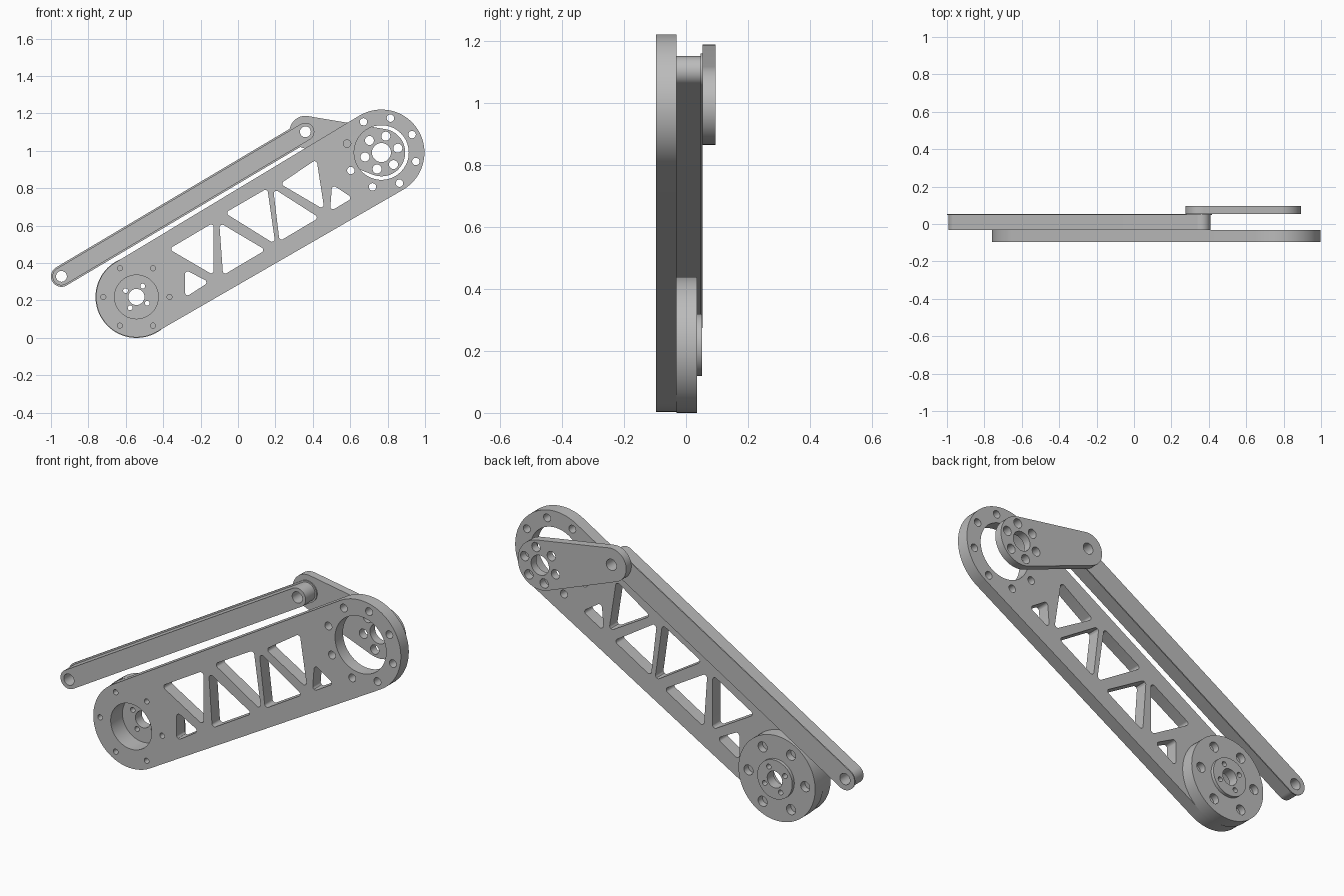
import bpy
from math import acos, atan2, cos, hypot, pi, radians, sin
from mathutils import Vector

cube = bpy.data.objects.get("Cube")
if cube:
    bpy.data.objects.remove(cube, do_unlink=True)

grey = bpy.data.materials.new("machined grey")
grey.use_nodes = True
grey.diffuse_color = (0.5, 0.5, 0.5, 1)
grey.node_tree.nodes["Principled BSDF"].inputs["Base Color"].default_value = (0.5, 0.5, 0.5, 1)


def arc(c, r, start, end, n):
    return [(c[0] + r * cos(start + (end - start) * i / n),
             c[1] + r * sin(start + (end - start) * i / n)) for i in range(n + 1)]


def circle(c, r, n=32):
    return arc(c, r, 0, 2 * pi, n)[:-1]


def ring_of_holes(c, spread, r, count, first=0):
    """Circles evenly spaced on a bolt circle."""
    angles = [radians(first) + 2 * pi * i / count for i in range(count)]
    return [circle((c[0] + spread * cos(a), c[1] + spread * sin(a)), r, 20) for a in angles]


def capsule(p, q, rp, rq):
    """Two circles joined by their outer tangents."""
    dx, dz = q[0] - p[0], q[1] - p[1]
    a, b = atan2(dz, dx), acos((rp - rq) / hypot(dx, dz))
    return arc(q, rq, a - b, a + b, 32) + arc(p, rp, a + b, a + 2 * pi - b, 32)


def rounded(points, r):
    """Polygon with filleted corners."""
    out = []
    for i, p in enumerate(points):
        p = Vector(p)
        u = (Vector(points[i - 1]) - p).normalized()
        v = (Vector(points[(i + 1) % len(points)]) - p).normalized()
        half = u.angle(v) / 2
        centre = p + (u + v).normalized() * r / sin(half)
        s, e = [p + w * r / (sin(half) / cos(half)) - centre for w in (u, v)]
        out += [tuple(centre + s.lerp(e, t / 6).normalized() * r) for t in range(7)]
    return out


def plate(name, y0, y1, outline, holes=()):
    """Extrude an x-z outline with holes from y0 to y1."""
    curve = bpy.data.curves.new(name, "CURVE")
    curve.dimensions = "2D"
    curve.fill_mode = "BOTH"
    curve.extrude = (y1 - y0) / 2
    for loop in [outline, *holes]:
        spline = curve.splines.new("POLY")
        spline.points.add(len(loop) - 1)
        for point, (x, z) in zip(spline.points, loop):
            point.co = (x, z, 0, 1)
        spline.use_cyclic_u = True
    obj = bpy.data.objects.new(name, curve)
    bpy.context.collection.objects.link(obj)
    obj.rotation_euler.x = pi / 2
    obj.location.y = (y0 + y1) / 2
    bpy.ops.object.select_all(action="DESELECT")
    obj.select_set(True)
    bpy.context.view_layer.objects.active = obj
    bpy.ops.object.convert(target="MESH")
    obj = bpy.context.object
    bpy.ops.object.mode_set(mode="EDIT")
    bpy.ops.mesh.select_all(action="SELECT")
    bpy.ops.mesh.remove_doubles(threshold=0.0001)
    bpy.ops.mesh.normals_make_consistent(inside=False)
    bpy.ops.object.mode_set(mode="OBJECT")
    bpy.ops.object.transform_apply(location=True, rotation=True, scale=True)
    obj.data.materials.clear()
    obj.data.materials.append(grey)
    bpy.ops.object.shade_smooth_by_angle(angle=radians(30))
    return obj


# Pivot centres in x-z
motor, joint = (-0.543, 0.219), (0.767, 0.991)
rod_low, rod_high = (-0.944, 0.329), (0.36, 1.102)

# Arm plate with truss windows
windows = [
    [(-0.283, 0.365), (-0.155, 0.298), (-0.283, 0.216)],
    [(-0.37, 0.475), (-0.13, 0.617), (-0.13, 0.335)],
    [(-0.1, 0.617), (0.148, 0.47), (-0.08, 0.335)],
    [(-0.07, 0.668), (0.157, 0.8), (0.2, 0.5)],
    [(0.188, 0.8), (0.434, 0.643), (0.222, 0.517)],
    [(0.225, 0.824), (0.42, 0.955), (0.462, 0.685)],
    [(0.503, 0.82), (0.613, 0.748), (0.492, 0.676)],
]
plate("arm_plate", -0.096, -0.031, capsule(motor, joint, 0.216, 0.23),
      [rounded(w, 0.014) for w in windows]
      + [circle(motor, 0.117, 48), circle(joint, 0.146, 64)]
      + ring_of_holes(motor, 0.177, 0.0135, 6)
      + ring_of_holes(joint, 0.19, 0.02, 8, 30.4))

# Motor housing: open ring, drilled back and raised boss
centre_holes = [circle(motor, 0.043)] + ring_of_holes(motor, 0.067, 0.013, 4, 60)
plate("housing_ring", -0.031, 0.0, circle(motor, 0.219, 72), [circle(motor, 0.117, 48)])
plate("housing_back", 0.0, 0.035, circle(motor, 0.219, 72),
      centre_holes + ring_of_holes(motor, 0.162, 0.026, 6))
plate("housing_boss", 0.035, 0.052, circle(motor, 0.1, 48), centre_holes)

# Push rod with a thin wider flange at the back
pins = [circle(rod_low, 0.029), circle(rod_high, 0.029)]
plate("push_rod", -0.031, 0.047, capsule(rod_low, rod_high, 0.048, 0.048), pins)
plate("push_rod_flange", 0.047, 0.053, capsule(rod_low, rod_high, 0.056, 0.056), pins)

# Crank linking the rod to the upper joint
plate("crank", 0.053, 0.095, capsule(rod_high, joint, 0.085, 0.127),
      [circle(rod_high, 0.029), circle(joint, 0.051)]
      + ring_of_holes(joint, 0.091, 0.024, 6, 75))
